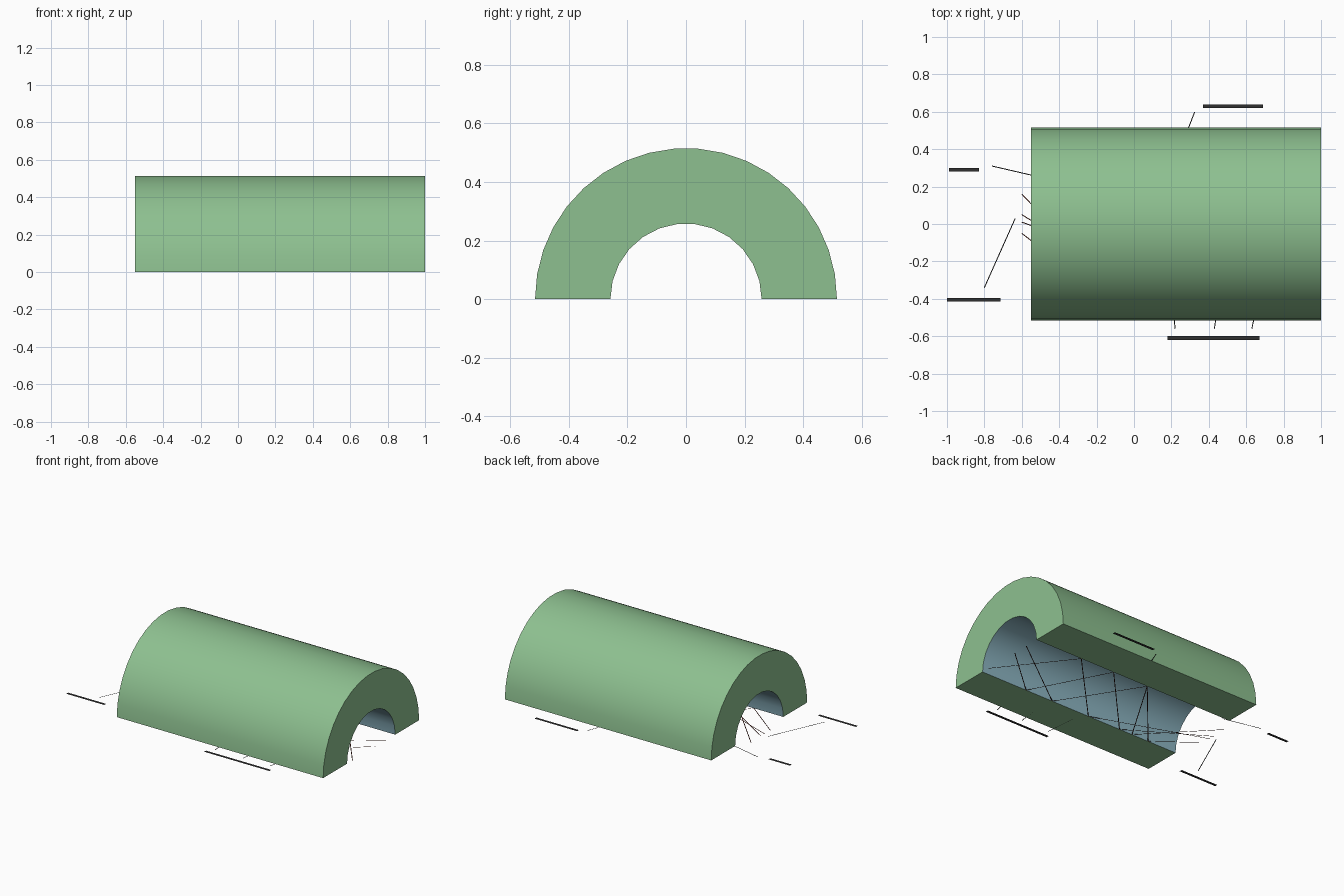
import bpy, bmesh, math
from mathutils import Vector

if "Cube" in bpy.data.objects:
    bpy.data.objects.remove(bpy.data.objects["Cube"])

X0, X1 = -0.55, 1.0      # fibre length
R_OUT, R_IN = 0.515, 0.258


def material(name, rgb):
    m = bpy.data.materials.new(name)
    m.diffuse_color = (*rgb, 1)
    m.use_nodes = True
    m.node_tree.nodes["Principled BSDF"].inputs["Base Color"].default_value = m.diffuse_color
    return m


GREEN = material("cladding_green", (0.27, 0.53, 0.28))
BLUE = material("core_blue", (0.27, 0.47, 0.55))
DARK = material("line_dark", (0.03, 0.03, 0.03))
RED = material("ray_brown", (0.12, 0.03, 0.02))


def finish(bm, name, mat):
    me = bpy.data.meshes.new(name)
    bm.to_mesh(me)
    bm.free()
    ob = bpy.data.objects.new(name, me)
    bpy.context.collection.objects.link(ob)
    me.materials.append(mat)
    return ob


def smooth(ob):
    bpy.ops.object.select_all(action='DESELECT')
    ob.select_set(True)
    bpy.context.view_layer.objects.active = ob
    bpy.ops.object.shade_smooth_by_angle(angle=math.radians(30))


def arc(bm, x, r, n):
    return [bm.verts.new((x, r * math.cos(math.pi * i / n), r * math.sin(math.pi * i / n)))
            for i in range(n + 1)]


def strip(bm, a, b):
    for i in range(len(a) - 1):
        bm.faces.new((a[i], a[i + 1], b[i + 1], b[i]))


def ribbon(bm, points, width=0.005):
    # flat line lying in the cut plane
    for p, q in zip(points, points[1:]):
        p, q = Vector((*p, 0)), Vector((*q, 0))
        d = (q - p).normalized()
        n = Vector((-d.y, d.x, 0)) * width / 2
        bm.faces.new([bm.verts.new(v) for v in (p - n, q - n, q + n, p + n)])


# cladding: outer half shell, half-ring ends and two flat cut faces
bm = bmesh.new()
o0, o1 = arc(bm, X0, R_OUT, 19), arc(bm, X1, R_OUT, 19)
i0, i1 = arc(bm, X0, R_IN, 13), arc(bm, X1, R_IN, 13)
strip(bm, o0, o1)
for o, i in ((o0, i0), (o1, i1)):
    bm.faces.new(o + i[::-1])
for k in (0, -1):
    bm.faces.new((o0[k], o1[k], i1[k], i0[k]))
bmesh.ops.recalc_face_normals(bm, faces=bm.faces[:])
smooth(finish(bm, "cladding", GREEN))

# core: half-tube lining facing the axis
bm = bmesh.new()
strip(bm, arc(bm, X0, R_IN, 13), arc(bm, X1, R_IN, 13))
bm.normal_update()
top = max(bm.faces, key=lambda f: f.calc_center_median().z)
if top.normal.z > 0:
    bmesh.ops.reverse_faces(bm, faces=bm.faces[:])
smooth(finish(bm, "core", BLUE))

# light rays bouncing between the core walls
E = R_IN
rays = [
    [(-0.6, 0.16), (-0.2, -E), (0.11, E), (0.44, -E), (1.0, 0.16)],
    [(-0.6, 0.05), (-0.1, -E), (0.38, E), (0.65, -E), (1.0, 0.05)],
    [(-0.6, 0.01), (0.15, -E), (0.64, E), (1.0, -0.2)],
    [(-0.6, -0.05), (-0.33, -E), (0.11, E)],
]
for k, pts in enumerate(rays):
    bm = bmesh.new()
    ribbon(bm, pts)
    finish(bm, f"light_ray_{k + 1}", RED)

# leader lines
leaders = [
    [(-0.76, 0.31), (-0.5, 0.25)],
    [(-0.8, -0.34), (-0.635, 0.03)],
    [(0.325, 0.6), (0.27, 0.46)],
    [(0.22, -0.56), (0.19, -0.27)],
    [(0.43, -0.56), (0.47, -0.27)],
    [(0.63, -0.56), (0.69, -0.27)],
]
for k, pts in enumerate(leaders):
    bm = bmesh.new()
    ribbon(bm, pts)
    finish(bm, f"leader_line_{k + 1}", DARK)

# blank caption strips in place of lettering
captions = [(-1.0, -0.715, -0.405), (-0.99, -0.83, 0.29),
            (0.37, 0.69, 0.63), (0.18, 0.67, -0.61)]
for k, (a, b, y) in enumerate(captions):
    bm = bmesh.new()
    ribbon(bm, [(a, y), (b, y)], 0.02)
    finish(bm, f"caption_strip_{k + 1}", DARK)
